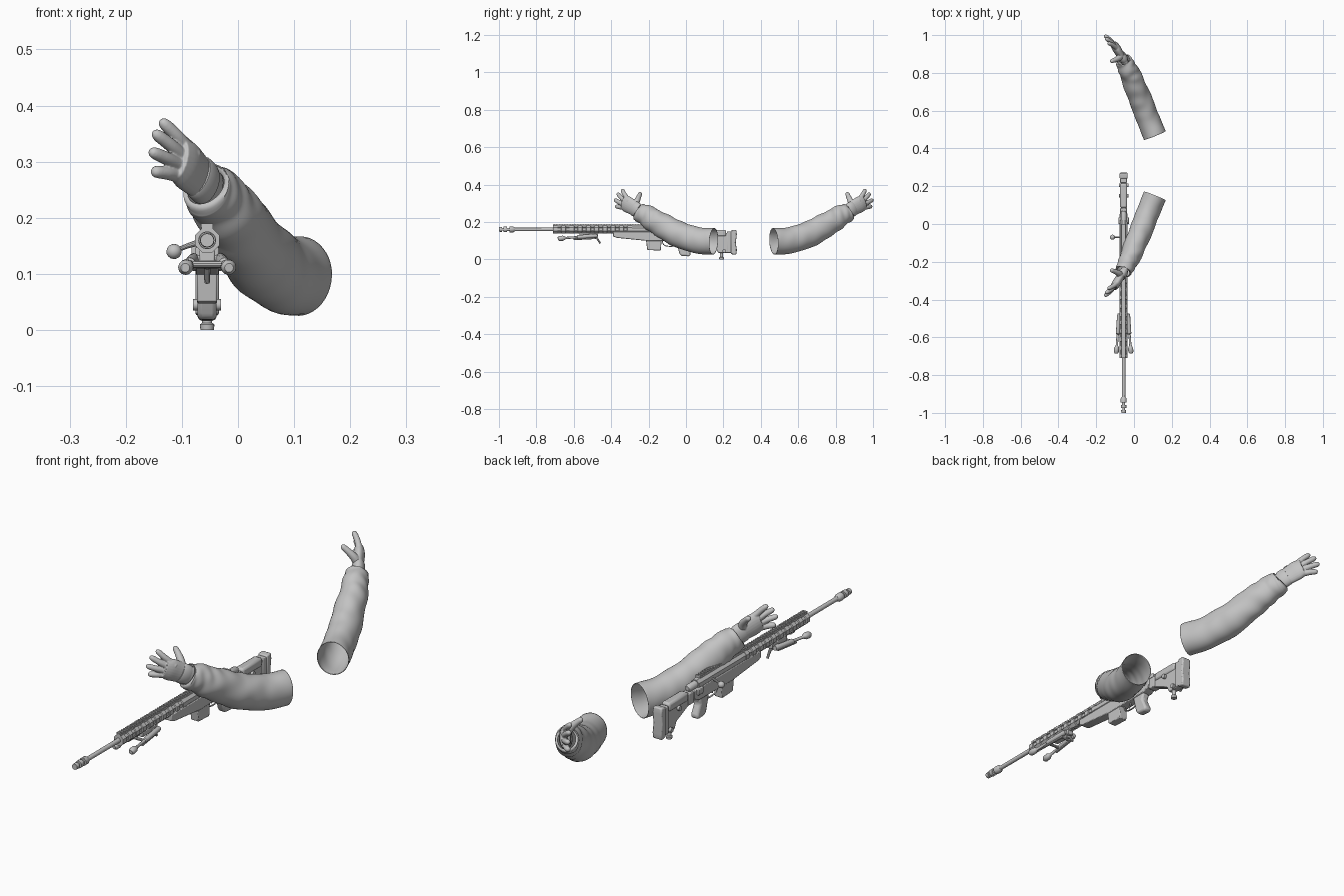
import bpy, bmesh, math
from mathutils import Vector, Matrix

cube = bpy.data.objects.get("Cube")
if cube:
    bpy.data.objects.remove(cube, do_unlink=True)

AXIS = -0.055        # x of the rifle's centre plane
BORE = 0.16          # height of the barrel
MIRROR_SUM = 0.617   # the two arms mirror each other along y
X, Z = Vector((1, 0, 0)), Vector((0, 0, 1))

grey = bpy.data.materials.new("plain grey")
grey.use_nodes = True
grey.diffuse_color = (0.55, 0.55, 0.55, 1)
grey.node_tree.nodes["Principled BSDF"].inputs["Base Color"].default_value = grey.diffuse_color


def finish(name, bm, offset=AXIS, angle=35, bevel=0):
    bmesh.ops.recalc_face_normals(bm, faces=bm.faces)
    bmesh.ops.translate(bm, verts=bm.verts, vec=(offset, 0, 0))
    mesh = bpy.data.meshes.new(name)
    bm.to_mesh(mesh)
    bm.free()
    mesh.materials.append(grey)
    for p in mesh.polygons:
        p.use_smooth = True
    mesh.set_sharp_from_angle(angle=math.radians(angle))
    ob = bpy.data.objects.new(name, mesh)
    bpy.context.scene.collection.objects.link(ob)
    if bevel:
        m = ob.modifiers.new("soft edges", "BEVEL")
        m.width, m.segments, m.limit_method = bevel, 2, 'ANGLE'
    return ob


def loft(bm, pts, radii, sides=16, ref=Z, flat=1.0, cap=True, turn=0.0, wobble=None):
    """Sweep an ellipse along pts; flat scales the axis across ref."""
    pts = [Vector(p) for p in pts]
    rings, last = [], len(pts) - 1
    for i, (p, r) in enumerate(zip(pts, radii)):
        t = (pts[min(i + 1, last)] - pts[max(i - 1, 0)]).normalized()
        u = (ref - t * ref.dot(t)).normalized()
        v = t.cross(u)
        ring = []
        for k in range(sides):
            a = 2 * math.pi * k / sides + turn
            rr = r * (wobble(i / last, a) if wobble else 1)
            ring.append(bm.verts.new(p + u * rr * math.cos(a) + v * rr * flat * math.sin(a)))
        rings.append(ring)
    for a, b in zip(rings, rings[1:]):
        for k in range(sides):
            n = (k + 1) % sides
            bm.faces.new((a[k], a[n], b[n], b[k]))
    if cap:
        bm.faces.new(rings[0])
        bm.faces.new(rings[-1])


def rod(name, pts, radii, **kw):
    bm = bmesh.new()
    loft(bm, pts, radii, **kw)
    return finish(name, bm)


def turned(name, profile, **kw):
    """Round part along the bore from (y, radius) pairs."""
    return rod(name, [(0, y, BORE) for y, r in profile], [r for y, r in profile], **kw)


def plate(name, outline, width, bevel=0.003):
    """Side outline of (y, z) pairs extruded across x."""
    bm = bmesh.new()
    f = bm.faces.new([bm.verts.new((-width / 2, y, z)) for y, z in outline])
    ext = bmesh.ops.extrude_face_region(bm, geom=[f])["geom"]
    bmesh.ops.translate(bm, vec=(width, 0, 0),
                        verts=[g for g in ext if isinstance(g, bmesh.types.BMVert)])
    return finish(name, bm, bevel=bevel)


def block(name, y0, y1, z0, z1, width, bevel=0.003):
    return plate(name, [(y0, z0), (y1, z0), (y1, z1), (y0, z1)], width, bevel)


def curve(points, n):
    """Smooth curve through points of any dimension."""
    P, out = [Vector(p) for p in points], []
    for i in range(len(P) - 1):
        a, b, c, d = P[max(i - 1, 0)], P[i], P[i + 1], P[min(i + 2, len(P) - 1)]
        for j in range(n):
            t = j / n
            out.append(0.5 * (2 * b + (c - a) * t + (2 * a - 5 * b + 4 * c - d) * t * t
                              + (3 * b - a - 3 * c + d) * t ** 3))
    return out + [P[-1]]


# ---- barrel and muzzle brake
turned("barrel", [(-0.94, 0.009), (-0.7, 0.0095), (-0.3, 0.012)])
turned("muzzle_brake", [(-1, 0.012), (-0.985, 0.013), (-0.985, 0.007), (-0.975, 0.007),
                        (-0.975, 0.015), (-0.957, 0.015), (-0.957, 0.008), (-0.945, 0.008),
                        (-0.945, 0.016), (-0.925, 0.016), (-0.915, 0.01)])

# ---- eight-sided handguard with recessed slots
bm = bmesh.new()
count = 19
loft(bm, [(0, -0.71 + 0.42 * i / count, BORE) for i in range(count + 1)], [0.0235] * (count + 1),
     sides=8, turn=math.pi / 8)
bmesh.ops.recalc_face_normals(bm, faces=bm.faces)
slots = [f for f in bm.faces if len(f.verts) == 4 and f.normal.z < 0.9
         and int((f.calc_center_median().y + 0.71) / 0.42 * count) % 2]
bmesh.ops.inset_individual(bm, faces=slots, thickness=0.003, depth=-0.004)
finish("handguard", bm)

# ---- top rail with teeth
block("rail_base", -0.71, 0.0, 0.178, 0.186, 0.02, 0)
bm = bmesh.new()
for i in range(51):
    bmesh.ops.create_cube(bm, size=1, matrix=Matrix.Translation((0, -0.704 + i * 0.014, 0.187))
                          @ Matrix.Diagonal((0.021, 0.008, 0.006, 1)))
finish("rail_teeth", bm)

# ---- receiver, bolt and chassis
turned("receiver", [(-0.3, 0.022), (0.0, 0.022), (0.02, 0.02)], sides=8, turn=math.pi / 8)
turned("bolt_shroud", [(0.0, 0.015), (0.06, 0.015), (0.07, 0.009)])
rod("bolt_handle", [(-0.012, -0.07, 0.157), (-0.035, -0.07, 0.15), (-0.055, -0.07, 0.142)],
    [0.006, 0.0045, 0.004], sides=10)
arc = [math.pi * i / 8 for i in range(9)]
rod("bolt_knob", [(-0.059 + 0.013 * math.cos(a), -0.07, 0.14 + 0.004 * math.cos(a)) for a in arc],
    [max(0.0135 * math.sin(a), 0.001) for a in arc])
plate("chassis", [(-0.39, 0.148), (-0.39, 0.123), (-0.37, 0.115), (-0.2, 0.098), (0.02, 0.1),
                  (0.055, 0.115), (0.055, 0.15)], 0.042)
block("side_lever", 0.0, 0.035, 0.125, 0.15, 0.056)
plate("magazine", [(-0.215, 0.11), (-0.207, 0.05), (-0.135, 0.047), (-0.13, 0.11)], 0.036)
rod("trigger_guard", curve([(0, -0.128, 0.102), (0, -0.115, 0.075), (0, -0.07, 0.07),
                            (0, -0.04, 0.085)], 5), [0.004] * 16, sides=8, ref=X, flat=0.6)
rod("trigger", [(0, -0.085, 0.103), (0, -0.09, 0.09), (0, -0.096, 0.08)],
    [0.004, 0.0035, 0.002], sides=8, ref=X)
plate("pistol_grip", [(-0.055, 0.105), (0.015, 0.105), (0.005, 0.075), (0.027, 0.03),
                      (0.02, 0.016), (-0.025, 0.018), (-0.035, 0.03)], 0.034, 0.009)

# ---- shoulder stock
block("stock_hinge", 0.05, 0.085, 0.1, 0.148, 0.036)
plate("stock_frame", [(0.075, 0.142), (0.235, 0.142), (0.235, 0.035), (0.172, 0.035),
                      (0.16, 0.062), (0.075, 0.1)], 0.028)
block("cheek_rest", 0.085, 0.215, 0.122, 0.158, 0.038, 0.009)
block("butt_spacer", 0.218, 0.242, 0.035, 0.15, 0.036)
plate("butt_pad", [(0.24, 0.028), (0.268, 0.025), (0.272, 0.05), (0.266, 0.09), (0.272, 0.135),
                   (0.268, 0.158), (0.24, 0.155)], 0.042, 0.005)
rod("rear_foot", [(0, 0.19, 0), (0, 0.19, 0.01), (0, 0.19, 0.013), (0, 0.19, 0.05)],
    [0.012, 0.013, 0.009, 0.009], ref=X)
for z, y in ((0.045, 0.205), (0.115, 0.15)):
    rod("stock_knob", [(-0.025, y, z), (0.025, y, z)], [0.01, 0.01], sides=12)

# ---- folded bipod
block("bipod_mount", -0.57, -0.47, 0.122, 0.143, 0.028)
rod("bipod_crossbar", [(-0.028, -0.5, 0.122), (0.028, -0.5, 0.122)], [0.012, 0.012], sides=12)
rod("bipod_brace", [(-0.028, -0.58, 0.117), (0.028, -0.58, 0.117)], [0.006, 0.006], sides=10)
rod("bipod_lever", [(0, -0.5, 0.12), (0, -0.475, 0.112), (0, -0.458, 0.085)],
    [0.008, 0.006, 0.005], sides=10, ref=X)
for side, word in ((1, "left"), (-1, "right")):
    hip, toe = Vector((side * 0.023, -0.475, 0.127)), Vector((side * 0.039, -0.685, 0.111))
    steps = [(0, 0.009), (0.05, 0.011), (0.5, 0.01), (0.52, 0.006), (0.8, 0.006), (0.82, 0.009),
             (0.87, 0.0135), (0.96, 0.0135), (1, 0.008)]
    rod(word + "_bipod_leg", [hip.lerp(toe, s) for s, r in steps], [r for s, r in steps], sides=12)
    rod(word + "_bipod_spring", [hip + Vector((0, -0.02, -0.014)), hip.lerp(toe, 0.6) - Z * 0.01],
        [0.005, 0.005], sides=8)


# ---- arm: creased sleeve with slanting, uneven folds
def creases(s, a):
    if s > 0.97:
        return 1
    swell = 0.2 + 0.8 * min(1, s * 1.5)
    slant = math.sin(2 * math.pi * 3.6 * s + 2.2 * math.sin(a + 1) + 0.8)
    patch = 0.5 + 0.5 * math.sin(2 * a + 9 * s)
    fine = math.sin(2 * math.pi * 7 * s - 3 * math.cos(a - 0.6)) * (1 - patch)
    return 1 + swell * (0.06 * slant * patch + 0.03 * fine)


path = curve([(0.11, 0.148, 0.096, 0.069), (0.07, 0.05, 0.104, 0.068), (0.031, -0.05, 0.139, 0.068),
              (-0.009, -0.15, 0.195, 0.062), (-0.037, -0.21, 0.232, 0.055),
              (-0.056, -0.25, 0.253, 0.048)], 14)
path.append(Vector((-0.0565, -0.251, 0.254, 0.039)))
bm = bmesh.new()
loft(bm, [p.to_3d() for p in path], [p[3] for p in path], sides=40, flat=0.87, cap=False,
     wobble=creases)
sleeve = finish("sleeve", bm, offset=0, angle=60)
shell = sleeve.modifiers.new("cloth thickness", "SOLIDIFY")
shell.thickness, shell.offset = 0.002, -1

# ---- gloved hand: palm, four fingers and thumb fused
bm = bmesh.new()
across = Vector((0.021, 0.028, 0.05)).normalized()
palm = curve([(-0.045, -0.235, 0.247, 0.037), (-0.064, -0.268, 0.267, 0.038),
              (-0.08, -0.292, 0.282, 0.042), (-0.094, -0.315, 0.295, 0.044),
              (-0.107, -0.335, 0.304, 0.038)], 5)
loft(bm, [p.to_3d() for p in palm], [p[3] for p in palm], sides=24, ref=across, flat=0.52)
digits = [((-0.092, -0.314, 0.326), (-0.138, -0.342, 0.374)),
          ((-0.102, -0.328, 0.313), (-0.151, -0.366, 0.353)),
          ((-0.109, -0.337, 0.296), (-0.157, -0.382, 0.319)),
          ((-0.112, -0.337, 0.277), (-0.153, -0.375, 0.283))]
back = Vector((0.5, -0.8, 0.1)).normalized()
for root, tip in digits:
    root, tip = Vector(root), Vector(tip)
    start = root - (tip - root) * 0.35
    knuckle = root.lerp(tip, 0.45) + back * 0.003
    line = curve([start, root, knuckle, tip], 6)
    girth = [0.0138 - 0.003 * i / 18 for i in range(16)] + [0.0105, 0.0085, 0.004]
    loft(bm, line, girth, sides=14, ref=across)
thumb = curve([(-0.068, -0.272, 0.285), (-0.08, -0.262, 0.312), (-0.1, -0.252, 0.335),
               (-0.124, -0.243, 0.356)], 6)
loft(bm, thumb, [0.019 - 0.008 * i / 16 for i in range(17)] + [0.0085, 0.004], sides=14, ref=across)
hand = finish("gloved_hand", bm, offset=0, angle=180)
fuse = hand.modifiers.new("fuse", "REMESH")
fuse.mode, fuse.voxel_size, fuse.use_smooth_shade = 'VOXEL', 0.002, True
soft = hand.modifiers.new("soften", "SMOOTH")
soft.factor, soft.iterations = 0.5, 4

# ---- wrist strap of the glove
bm = bmesh.new()
strap = [(-0.055, -0.253, 0.258), (-0.059, -0.26, 0.262), (-0.069, -0.276, 0.272), (-0.072, -0.281, 0.275)]
loft(bm, strap, [0.038, 0.041, 0.041, 0.038], sides=28, ref=across, flat=0.62)
cuff = finish("glove_strap", bm, offset=0, angle=60)

# ---- second arm mirrored along y
flip = Matrix.Translation((0, MIRROR_SUM, 0)) @ Matrix.Diagonal((1, -1, 1, 1))
for ob in (sleeve, hand, cuff):
    twin = ob.copy()
    twin.data = ob.data.copy()
    twin.data.transform(flip)
    twin.data.flip_normals()
    twin.name = "rear_" + ob.name
    bpy.context.scene.collection.objects.link(twin)
